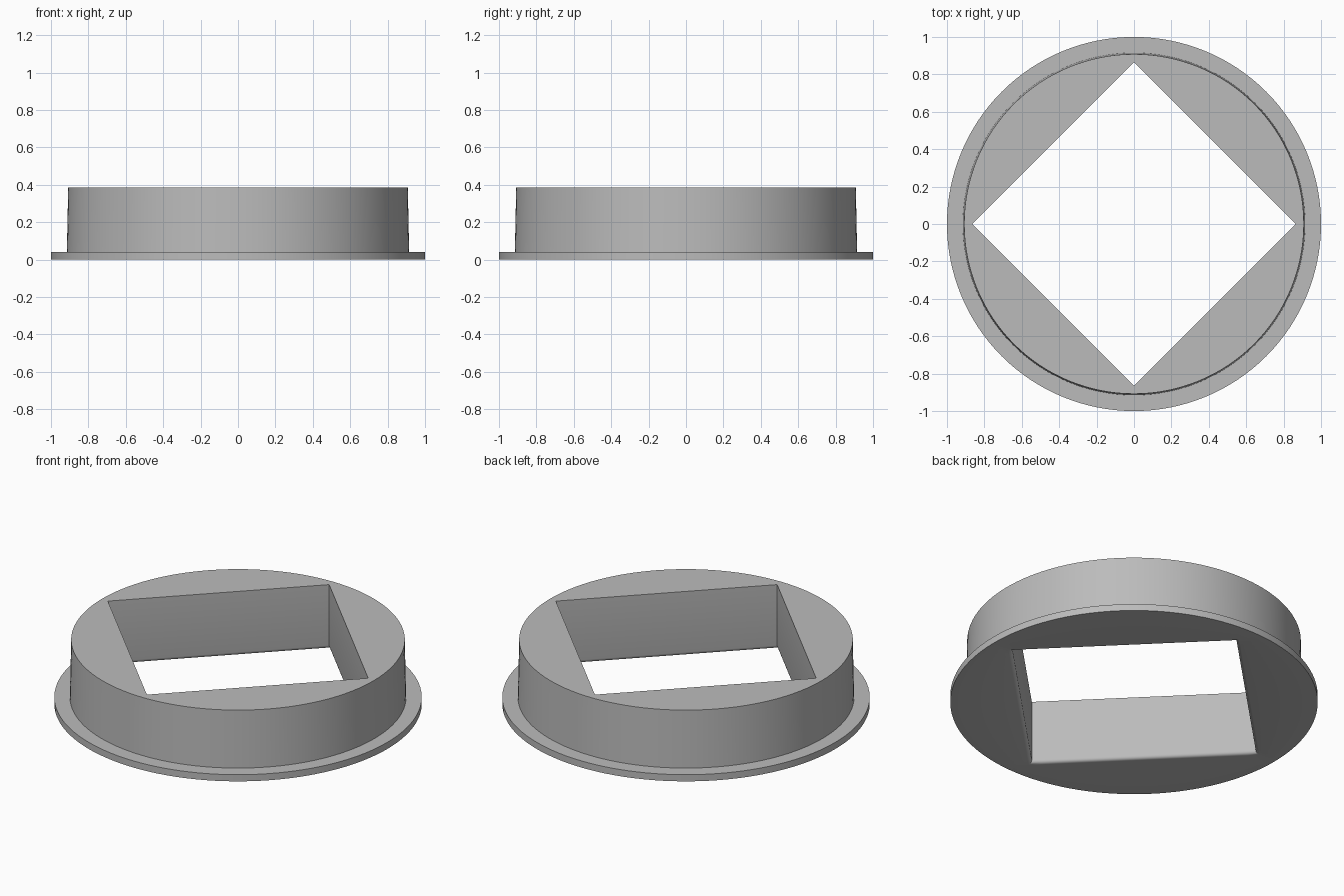
import bpy, bmesh
from math import sin, cos, pi, radians

cube = bpy.data.objects.get("Cube")
if cube:
    bpy.data.objects.remove(cube, do_unlink=True)

SEGMENTS = 128
HEIGHT = 0.385
FLANGE = 0.04
HOLE = 0.865      # centre to corner of the square opening
FILLET = 0.02     # rounded lower lip of the opening

grey = bpy.data.materials.new("light grey")
grey.use_nodes = True
colour = (0.5, 0.5, 0.5, 1)
grey.diffuse_color = colour
grey.node_tree.nodes["Principled BSDF"].inputs["Base Color"].default_value = colour


def ring(bm, radius, z, square=False):
    """Ring of vertices on a circle, or on a square with corners on the axes."""
    verts = []
    for i in range(SEGMENTS):
        a = 2 * pi * i / SEGMENTS
        r = radius / (abs(cos(a)) + abs(sin(a))) if square else radius
        verts.append(bm.verts.new((r * cos(a), r * sin(a), z)))
    return verts


bm = bmesh.new()

# Flange and slightly tapered collar
rings = [ring(bm, r, z) for r, z in
         [(1, 0), (1, FLANGE), (0.915, FLANGE), (0.908, HEIGHT)]]

# Square opening, from the top rim down to the flared lower lip
rings.append(ring(bm, HOLE, HEIGHT, True))
for step in range(5):
    t = pi / 2 * step / 4
    flare = FILLET * (1 - cos(t)) * 2 ** 0.5
    rings.append(ring(bm, HOLE + flare, FILLET * (1 - sin(t)), True))

# Skin between successive rings, closing the loop underneath
for lower, upper in zip(rings, rings[1:] + rings[:1]):
    for i in range(SEGMENTS):
        j = (i + 1) % SEGMENTS
        bm.faces.new((lower[i], lower[j], upper[j], upper[i]))
bmesh.ops.recalc_face_normals(bm, faces=bm.faces)

mesh = bpy.data.meshes.new("flanged_collar")
bm.to_mesh(mesh)
bm.free()
mesh.materials.append(grey)
collar = bpy.data.objects.new("flanged_collar", mesh)
bpy.context.collection.objects.link(collar)

bpy.ops.object.select_all(action='DESELECT')
collar.select_set(True)
bpy.context.view_layer.objects.active = collar
bpy.ops.object.shade_smooth_by_angle(angle=radians(30))
